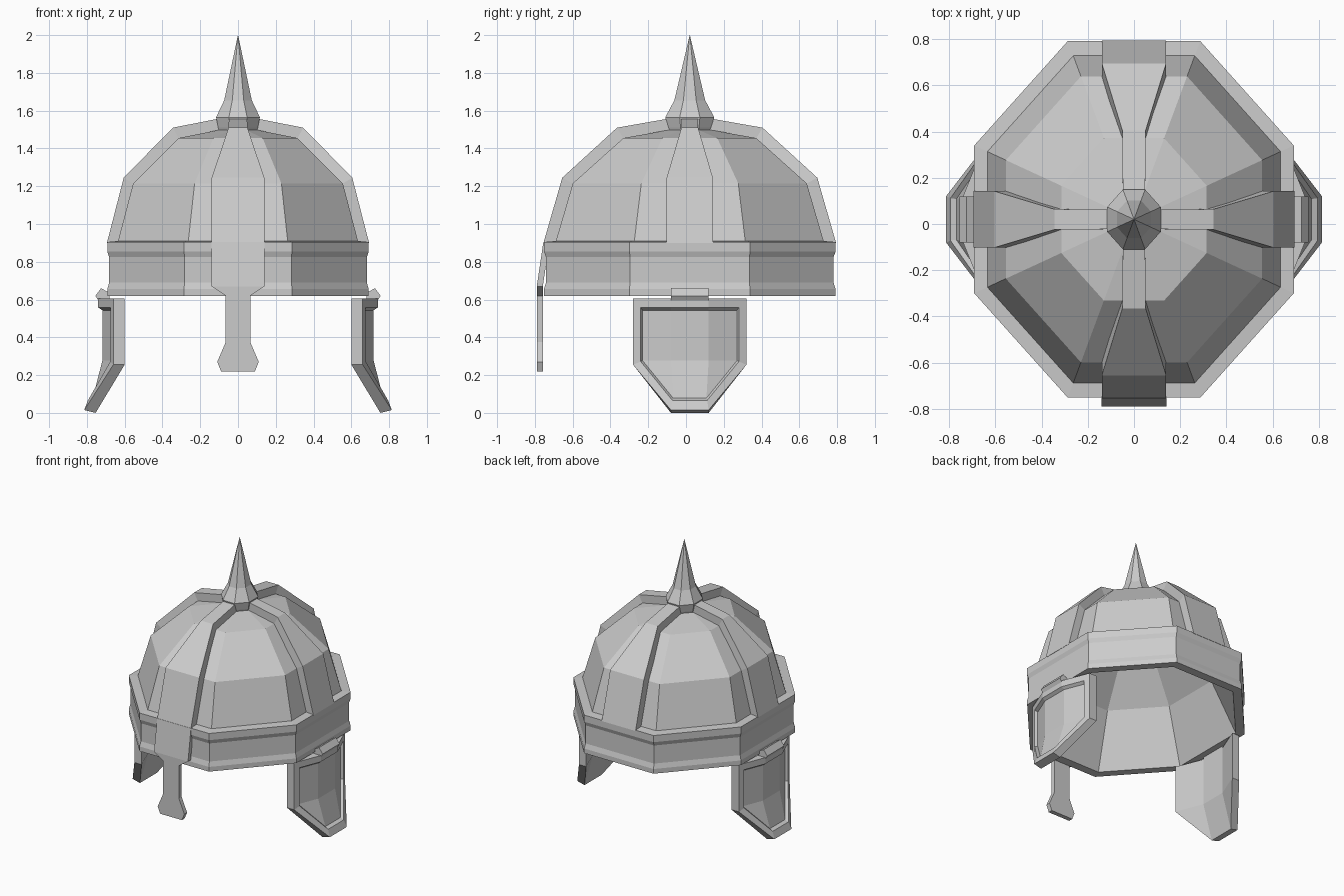
import bpy, bmesh
from math import sin, cos, pi

if "Cube" in bpy.data.objects:
    bpy.data.objects.remove(bpy.data.objects["Cube"])

CY = 0.02          # fore-aft centre of the bowl
SY = 1.116         # bowl is longer than wide


def make(name, verts, faces):
    me = bpy.data.meshes.new(name)
    me.from_pydata(verts, [], faces)
    bm = bmesh.new()
    bm.from_mesh(me)
    bmesh.ops.remove_doubles(bm, verts=bm.verts, dist=0.0001)
    bmesh.ops.recalc_face_normals(bm, faces=bm.faces)
    bm.to_mesh(me)
    bm.free()
    ob = bpy.data.objects.new(name, me)
    bpy.context.collection.objects.link(ob)
    return ob


def bridge(a, b, n):
    return [(a + i, a + (i + 1) % n, b + (i + 1) % n, b + i) for i in range(n)]


def octagon_lathe(name, profile):
    """Stretched octagonal rings; profile is (half width, z)."""
    verts, faces = [], []
    for k, (r, z) in enumerate(profile):
        c = r / cos(pi / 8)
        for i in range(8):
            a = pi / 8 + i * pi / 4
            verts.append((c * cos(a), CY + SY * c * sin(a), z))
        if k:
            faces += bridge(8 * k - 8, 8 * k, 8)
    faces += [f for f in (tuple(range(8)), tuple(range(len(verts) - 8, len(verts))))]
    return make(name, verts, faces)


def strap(name, rows, place):
    """Loft of rectangles; row is (half width, outer d, outer z, inner d, inner z)."""
    verts, faces = [], []
    for k, (h, d, z, di, zi) in enumerate(rows):
        verts += [place(-h, d, z), place(h, d, z), place(h, di, zi), place(-h, di, zi)]
        if k:
            faces += bridge(4 * k - 4, 4 * k, 4)
    n = len(verts)
    faces += [(0, 1, 2, 3), (n - 4, n - 3, n - 2, n - 1)]
    return make(name, verts, faces)


def mirror_x(ob):
    ob.modifiers.new("mirror", 'MIRROR')


# Bowl with rim band and hollow inside
octagon_lathe("bowl", [
    (0.09, 1.50), (0.315, 1.455), (0.555, 1.215), (0.635, 0.91), (0.692, 0.905),
    (0.692, 0.855), (0.682, 0.825), (0.682, 0.69), (0.692, 0.655), (0.692, 0.62),
    (0.635, 0.62), (0.48, 1.0), (0.27, 1.24), (0.06, 1.30)])

# Crown spike
octagon_lathe("spike", [(0.09, 1.46), (0.105, 1.51), (0.116, 1.565),
                        (0.073, 1.655), (0.0005, 2.0)])

# Four raised straps over the bowl
path = [(0.13, 0.694, 0.90), (0.13, 0.605, 1.245), (0.047, 0.345, 1.51), (0.045, 0.09, 1.56)]
rows = [(h, d, z, d * 0.87, 0.9 + (z - 0.9) * 0.86) for h, d, z in path]
for name, s in (("front_strap", -1), ("back_strap", 1)):
    strap(name, rows, lambda u, d, z, s=s: (u * 1.07, CY + s * d * SY, z))
mirror_x(strap("side_strap", rows, lambda u, d, z: (d, CY + u * 0.94, z)))

# Nose guard
guard = [(0.14, 0.755, 0.905), (0.14, 0.79, 0.67), (0.065, 0.79, 0.62),
         (0.065, 0.79, 0.375), (0.11, 0.79, 0.27), (0.09, 0.79, 0.22)]
strap("nose_guard", [(h, d, z, d - 0.032, z) for h, d, z in guard],
      lambda u, d, z: (u, -d, z))


# Cheek plates: bent and flared, with a recessed panel
def bent(y, z, depth):
    x = 0.74 - 0.4 * max(0, abs(y) - 0.1) + 0.29 * max(0, 0.255 - z)
    lift = 0.015 if z < 0.01 and depth == 0 else 0
    return (x - depth, CY + y, z + lift)


def loop(w, c, top, mid, low):
    return [(-w, top), (-0.1, top), (0.1, top), (w, top), (w, mid), (c, low), (-c, low), (-w, mid)]


def cap(s, m):
    """Panel folded along the two middle points m and m+1."""
    return [(s, s + 1, m, s + 7), (s + 1, s + 2, m + 1, m), (s + 2, s + 3, s + 4, m + 1),
            (s + 4, s + 5, m + 1), (m, m + 1, s + 5, s + 6), (s + 7, m, s + 6)]


outer = loop(0.3, 0.1, 0.605, 0.255, 0.0)
layers = [(outer, 0.06), (outer, 0), (loop(0.26, 0.092, 0.558, 0.272, 0.066), 0),
          (loop(0.25, 0.088, 0.543, 0.277, 0.078), 0.022)]
verts = [bent(y, z, d) for pts, d in layers for y, z in pts]
verts += [bent(y, 0.255, 0.06) for y in (-0.1, 0.1)] + [bent(y, 0.277, 0.022) for y in (-0.1, 0.1)]
faces = [f for k in range(3) for f in bridge(8 * k, 8 * k + 8, 8)]
mirror_x(make("cheek_plate", verts, faces + cap(0, 32) + cap(24, 34)))

# Hinges
section = [(0.68, 0.60), (0.74, 0.595), (0.755, 0.62), (0.725, 0.66), (0.68, 0.635)]
verts = [(x, CY + y, z) for y in (-0.1, 0.1) for x, z in section]
mirror_x(make("hinge", verts, bridge(0, 5, 5) + [tuple(range(5)), tuple(range(5, 10))]))
